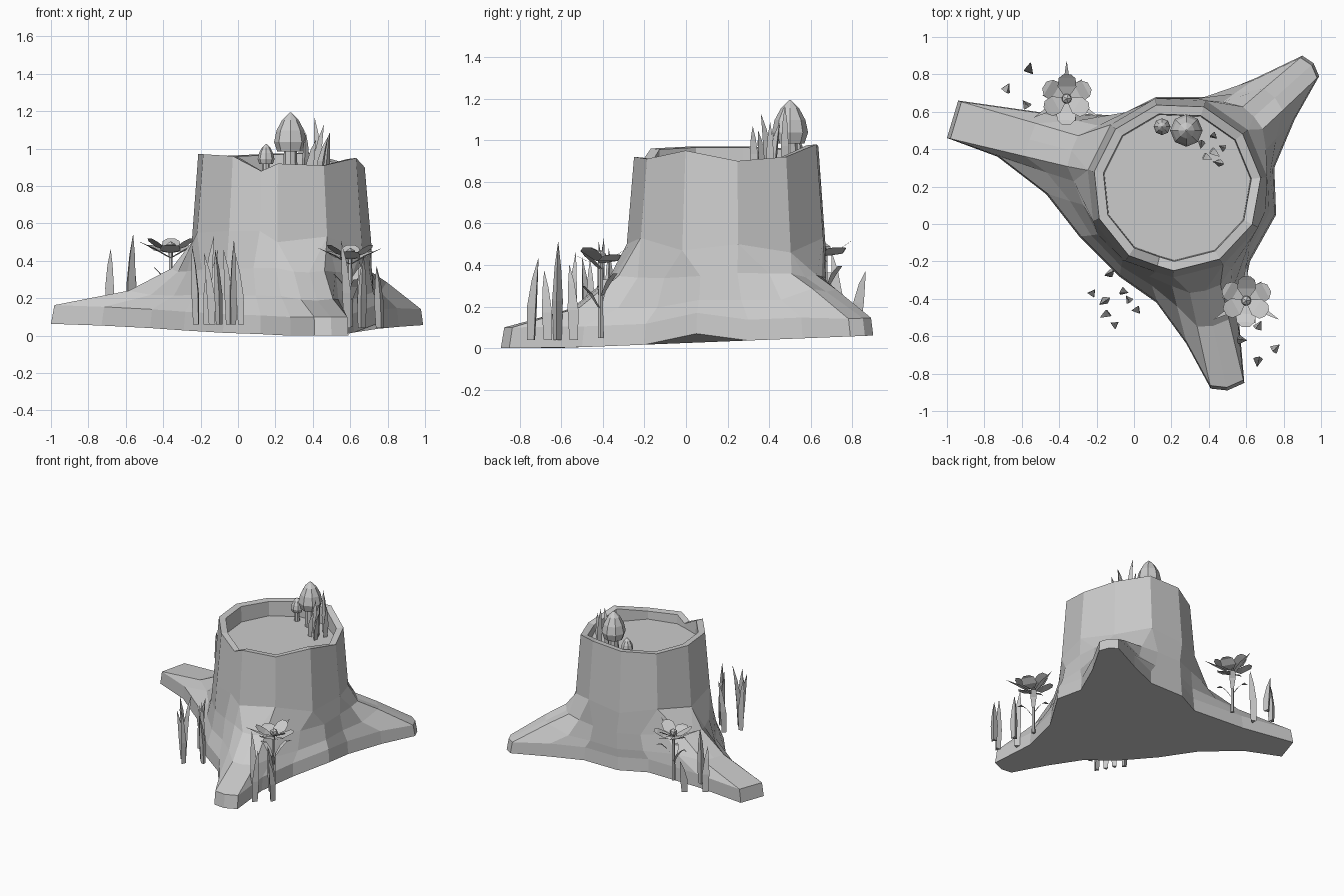
import bpy, bmesh, math, random
from mathutils import Vector

random.seed(4)
cube = bpy.data.objects.get("Cube")
if cube:
    bpy.data.objects.remove(cube)

gray = bpy.data.materials.new("plain gray")
gray.use_nodes = True
gray.diffuse_color = (0.6, 0.6, 0.6, 1)
bsdf = gray.node_tree.nodes["Principled BSDF"]
bsdf.inputs["Base Color"].default_value = (0.6, 0.6, 0.6, 1)
bsdf.inputs["Roughness"].default_value = 0.9


def finish(name, bm, solid=True):
    if solid:
        bmesh.ops.recalc_face_normals(bm, faces=bm.faces)
    mesh = bpy.data.meshes.new(name)
    bm.to_mesh(mesh)
    bm.free()
    mesh.materials.append(gray)
    obj = bpy.data.objects.new(name, mesh)
    bpy.context.collection.objects.link(obj)
    return obj


def loft(bm, rings):
    """Join closed rings of points with quads and cap both ends."""
    loops = [[bm.verts.new(p) for p in ring] for ring in rings]
    n = len(loops[0])
    for low, high in zip(loops, loops[1:]):
        for i in range(n):
            j = (i + 1) % n
            bm.faces.new((low[i], low[j], high[j], high[i]))
    bm.faces.new(loops[0][::-1])
    bm.faces.new(loops[-1])


def circle(x, y, z, r, sides, turn=0.0):
    steps = [turn + math.tau * i / sides for i in range(sides)]
    return [(x + r * math.cos(a), y + r * math.sin(a), z) for a in steps]


# Stump: ground outline, with three root tips, lofted up to a chipped hollow rim
centre, up = Vector((0.23, 0.2, 0)), Vector((0, 0, 1))
outline = [(0.41, -0.88), (0.5, -0.89), (0.59, -0.85), (0.56, -0.5), (0.62, -0.2),
           (0.76, 0.05), (0.75, 0.3), (0.86, 0.56), (0.99, 0.79), (0.96, 0.86),
           (0.9, 0.9), (0.65, 0.78), (0.41, 0.68), (0.12, 0.68), (-0.08, 0.58),
           (-0.52, 0.6), (-0.94, 0.66), (-0.97, 0.56), (-1.0, 0.46), (-0.73, 0.36),
           (-0.47, 0.16), (-0.29, -0.07), (-0.08, -0.28), (0.12, -0.42), (0.28, -0.64)]
rim_heights = [0.9, 0.92, 0.98, 0.97, 0.96, 0.97, 0.97, 0.96, 0.92, 0.91, 0.95]
flare_heights = [0.5, 0.46, 0.53, 0.5, 0.54, 0.5, 0.55, 0.56, 0.5, 0.53, 0.47]
right_saddle, right_root, notch = 5, range(8, 11), 23
count, sides = len(outline), len(rim_heights)
angles = []
for x, y in outline:
    a = math.atan2(y - centre.y, x - centre.x)
    while angles and a < angles[-1] - 0.5:
        a += math.tau
    angles.append(a)
even = [math.tau * i / count for i in range(count)]
shift = sum(a - e for a, e in zip(angles, even)) / count


def direction(a):
    return Vector((math.cos(a), math.sin(a), 0))


rings = [[] for level in range(8)]
for i, (x, y) in enumerate(outline):
    turn = 0.45 * angles[i] + 0.55 * (even[i] + shift)
    foot = Vector((x, y, 0))
    base = 0.07 if i == right_saddle else max(0.0, 0.025 + 0.04 * y + 0.02 * max(-x, 0))
    trunk = centre + direction(turn) * 0.48
    wobble = random.uniform(-0.015, 0.015)
    ridge = 0.05 if i in right_root else 0
    edge = 0.085 if i in right_root else 0.1
    rings[0].append(foot + up * base)
    rings[1].append(centre + (foot - centre) * 0.985 + up * (base + edge))
    rings[2].append(trunk.lerp(foot, 0.45) + up * (0.2 + base * 0.5 + ridge + wobble))
    rings[3].append(trunk.lerp(foot, 0.15) + up * (0.35 + wobble))
    # The trunk above the roots has fewer sides, so neighbours share a corner
    start = math.radians(6)
    key = round((turn - start) / math.tau * sides)
    turn = start + key * math.tau / sides
    rim, flare, scale = rim_heights[key % sides], flare_heights[key % sides], 1
    if i == notch:
        turn, rim, scale = math.radians(256), 0.88, 0.97
    way = direction(turn) * scale
    rings[4].append(centre + way * 0.485 + up * flare)
    rings[5].append(centre + way * 0.45 + up * rim)
    rings[6].append(centre + way * 0.4 + up * (rim - 0.005))
    rings[7].append(centre + way * 0.395 + up * 0.845)
bm = bmesh.new()
loft(bm, rings)
bmesh.ops.remove_doubles(bm, verts=bm.verts, dist=0.001)
finish("stump", bm)


# Grass: three-sided tapering blades that bend to one side
def blade(bm, x, y, z, height, width):
    lean = random.uniform(0, math.tau)
    bend = random.uniform(0.02, 0.05)
    turn = random.uniform(0, 2)
    parts = []
    for t, w in ((0, 0.8), (0.4, 1), (0.75, 0.6), (1, 0.03)):
        parts.append(circle(x + bend * t * t * math.cos(lean),
                            y + bend * t * t * math.sin(lean),
                            z + height * t, width * w, 3, turn))
    loft(bm, parts)


# Each tuft: base height, blade width, then x, y and length of the blades
tufts = {
    "front_grass": (0.06, 0.025, [(-0.14, -0.27, 0.4), (-0.22, -0.37, 0.42), (-0.17, -0.42, 0.47),
                                  (-0.05, -0.36, 0.4), (-0.14, -0.48, 0.38), (0.02, -0.46, 0.37),
                                  (-0.1, -0.54, 0.4), (-0.03, -0.4, 0.45)]),
    "root_grass": (0.04, 0.03, [(0.67, -0.54, 0.36), (0.58, -0.62, 0.47),
                                (0.66, -0.74, 0.39), (0.76, -0.66, 0.33)]),
    "back_grass": (0.12, 0.03, [(-0.68, 0.73, 0.34), (-0.58, 0.64, 0.42), (-0.56, 0.82, 0.25)]),
    "top_grass": (0.845, 0.023, [(0.36, 0.42, 0.24), (0.43, 0.47, 0.32), (0.42, 0.39, 0.28),
                                 (0.47, 0.41, 0.24), (0.44, 0.33, 0.22), (0.38, 0.36, 0.2)]),
}
for name, (z, width, spots) in tufts.items():
    bm = bmesh.new()
    for x, y, height in spots:
        blade(bm, x, y, z, height, width)
    finish(name, bm)


# Flowers: stem, leaves, thin spikes under the head, cupped petals, round middle
def strip(bm, origin, turn, stations):
    """Flat leaf through stations of (distance, half width, height)."""
    out = direction(turn)
    side = Vector((-out.y, out.x, 0))
    pairs = []
    for d, w, h in stations:
        mid = origin + out * d + up * h
        pairs.append((bm.verts.new(mid - side * w), bm.verts.new(mid + side * w)))
    for (a, b), (c, d) in zip(pairs, pairs[1:]):
        bm.faces.new((a, c, d, b))


outer_petal = [(0.015, 0.015, -0.03), (0.07, 0.055, -0.02), (0.115, 0.048, 0.005), (0.14, 0.022, 0.01)]
inner_petal = [(0.015, 0.015, -0.02), (0.065, 0.05, 0.0), (0.11, 0.045, 0.03), (0.13, 0.02, 0.045)]
leaf = [(0.0, 0.008, 0.0), (0.05, 0.022, 0.08), (0.09, 0.018, 0.12), (0.13, 0.001, 0.12)]
spike = [(0.0, 0.01, -0.06), (0.1, 0.016, -0.01), (0.2, 0.001, 0.03)]


def flower(name, x, y, z, top):
    head = Vector((x, y, top))
    bm = bmesh.new()
    loft(bm, [circle(x, y, z, 0.014, 5), circle(x, y, top, 0.01, 5)])
    finish(name + "_stem", bm)
    bm = bmesh.new()
    for k in range(3):
        strip(bm, head - up * (0.2 + 0.03 * k), 0.9 + k * 2.1, leaf)
        strip(bm, head, math.radians(90 + 120 * k), spike)
    finish(name + "_leaves", bm, solid=False)
    bm = bmesh.new()
    for k in range(6):
        strip(bm, head, 0.5 + k * math.tau / 6, inner_petal if k % 2 else outer_petal)
    finish(name + "_petals", bm, solid=False)
    bm = bmesh.new()
    bmesh.ops.create_icosphere(bm, subdivisions=1, radius=0.03)
    bmesh.ops.translate(bm, verts=bm.verts, vec=head)
    finish(name + "_middle", bm)


flower("back_flower", -0.36, 0.67, 0.1, 0.475)
flower("front_flower", 0.6, -0.41, 0.05, 0.44)


# Mushrooms: stalk flowing into an egg-shaped cap
def mushroom(name, x, y, z, size):
    profile = [(0.45, 0), (0.4, 1.7), (0.8, 1.6), (1, 2.2), (0.85, 2.9), (0.5, 3.55), (0.05, 4)]
    bm = bmesh.new()
    loft(bm, [circle(x, y, z + h * size, r * size, 8) for r, h in profile])
    finish(name, bm)


mushroom("large_mushroom", 0.28, 0.5, 0.845, 0.087)
mushroom("small_mushroom", 0.15, 0.52, 0.845, 0.045)
